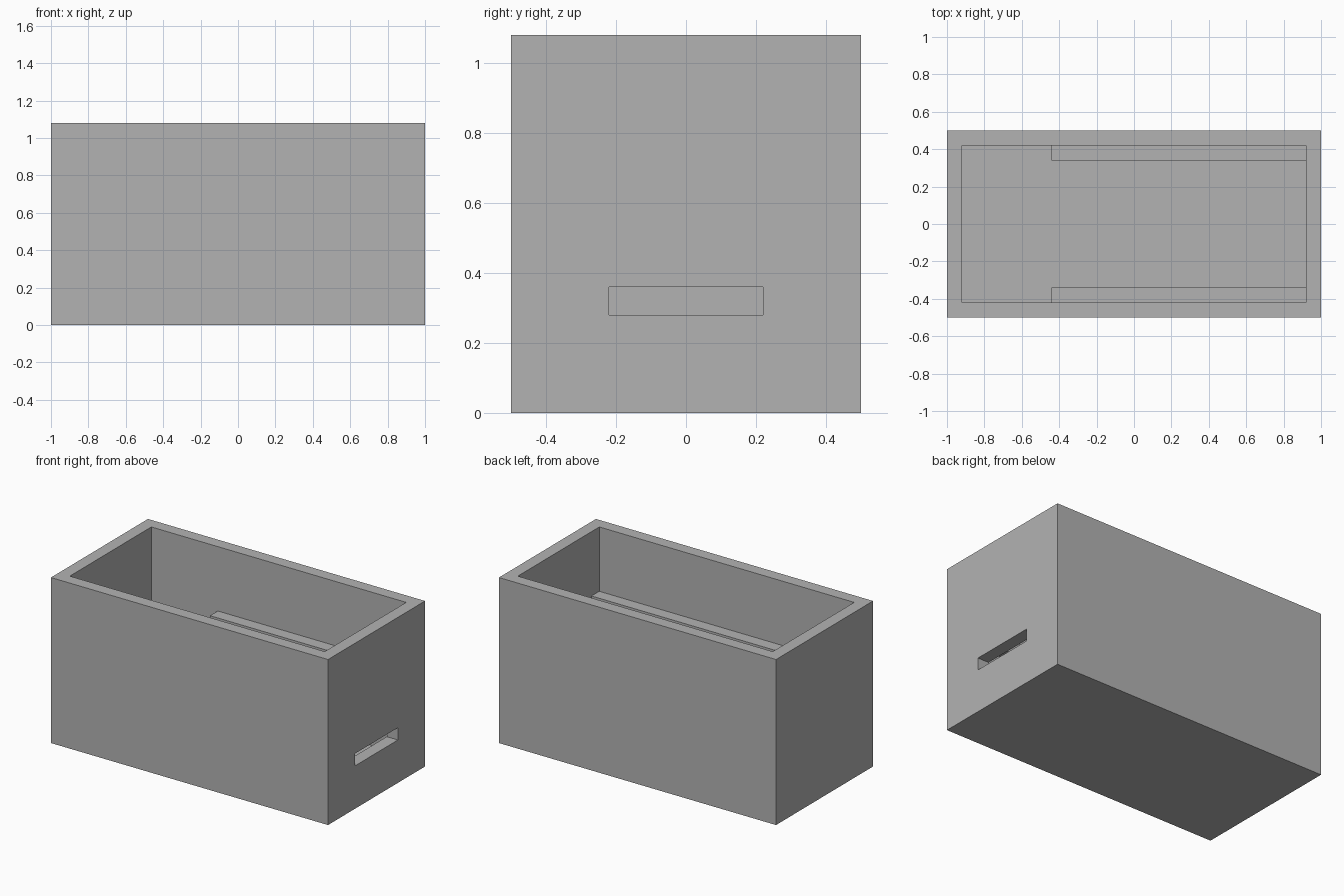
import bpy

default_cube = bpy.data.objects.get("Cube")
if default_cube:
    bpy.data.objects.remove(default_cube, do_unlink=True)

LENGTH, WIDTH, HEIGHT, WALL = 2.0, 1.0, 1.08, 0.08
LEDGE_START, LEDGE_TOP = -0.44, 0.66
inner_x = LENGTH / 2 - WALL
inner_y = WIDTH / 2 - WALL

grey = bpy.data.materials.new("plain_grey")
grey.use_nodes = True
grey.diffuse_color = (0.45, 0.45, 0.45, 1)
grey.node_tree.nodes["Principled BSDF"].inputs["Base Color"].default_value = grey.diffuse_color


def box(name, low, high):
    """Axis-aligned box between two corners."""
    centre = [(a + b) / 2 for a, b in zip(low, high)]
    bpy.ops.mesh.primitive_cube_add(size=1, location=centre)
    obj = bpy.context.object
    obj.name = name
    obj.scale = [b - a for a, b in zip(low, high)]
    bpy.ops.object.transform_apply(location=True, rotation=False, scale=True)
    obj.data.materials.append(grey)
    return obj


def cut(target, cutter):
    """Subtract the cutter from the target and discard it."""
    cutter.hide_render = True
    mod = target.modifiers.new("cut", "BOOLEAN")
    mod.operation = "DIFFERENCE"
    mod.solver = "EXACT"
    mod.object = cutter
    bpy.context.view_layer.objects.active = target
    bpy.ops.object.modifier_apply(modifier=mod.name)
    bpy.data.objects.remove(cutter, do_unlink=True)


# Open-topped box with a floor as thick as its walls
body = box("box_body", (-LENGTH / 2, -WIDTH / 2, 0), (LENGTH / 2, WIDTH / 2, HEIGHT))
cut(body, box("cavity_cutter", (-inner_x, -inner_y, WALL), (inner_x, inner_y, HEIGHT + 0.2)))

# Slot through the end wall
cut(body, box("slot_cutter", (inner_x - 0.1, -0.22, 0.28), (LENGTH / 2 + 0.1, 0.22, 0.36)))

# Support ledges along both long walls
for name, side in (("front_ledge", -1), ("back_ledge", 1)):
    near, far = sorted((side * inner_y, side * (inner_y - WALL)))
    box(name, (LEDGE_START, near, LEDGE_TOP - WALL), (inner_x, far, LEDGE_TOP))
